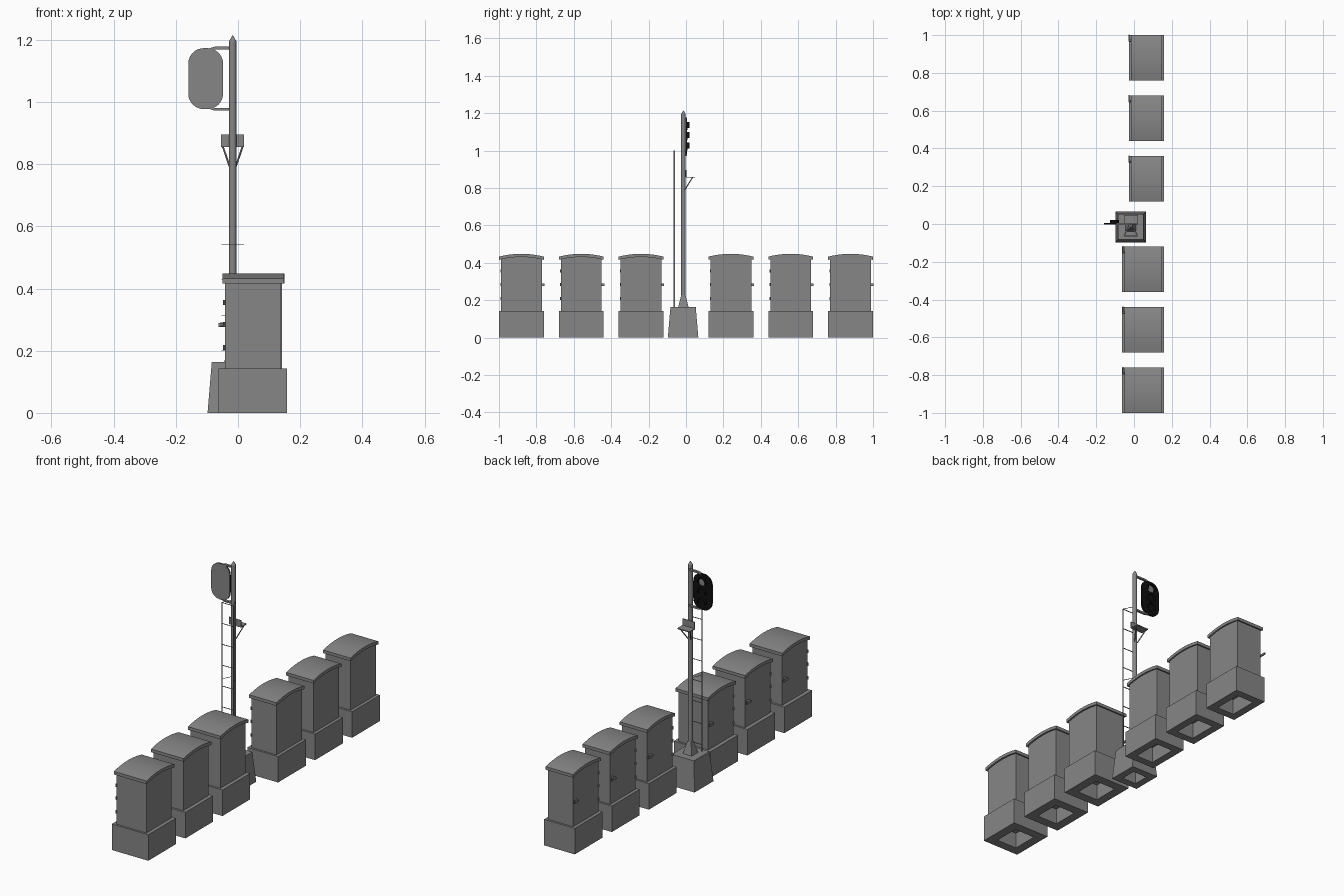
import bpy, bmesh, math
from mathutils import Vector, Matrix

if "Cube" in bpy.data.objects:
    bpy.data.objects.remove(bpy.data.objects["Cube"])


def material(name, rgb):
    m = bpy.data.materials.new(name)
    m.diffuse_color = (*rgb, 1)
    m.use_nodes = True
    m.node_tree.nodes["Principled BSDF"].inputs["Base Color"].default_value = m.diffuse_color
    return m


GREY = material("mid grey", (0.24, 0.24, 0.24))
BLACK = material("black", (0.005, 0.005, 0.005))


def finish(name, bm, mat=GREY, smooth=False):
    bmesh.ops.recalc_face_normals(bm, faces=bm.faces)
    me = bpy.data.meshes.new(name)
    bm.to_mesh(me)
    bm.free()
    me.materials.append(mat)
    ob = bpy.data.objects.new(name, me)
    bpy.context.collection.objects.link(ob)
    if smooth:
        bpy.ops.object.select_all(action='DESELECT')
        bpy.context.view_layer.objects.active = ob
        ob.select_set(True)
        bpy.ops.object.shade_smooth_by_angle(angle=math.radians(35))
    return ob


def block(name, lo, hi, mat=GREY, taper=1.0, hole=0):
    """Box between two corners, with a tapered top and a hollow underside."""
    bm = bmesh.new()
    lo, hi = Vector(lo), Vector(hi)
    c, s = (lo + hi) / 2, hi - lo
    bmesh.ops.create_cube(bm, size=1)
    for v in bm.verts:
        k = taper if v.co.z > 0 else 1
        v.co = (c.x + v.co.x * s.x * k, c.y + v.co.y * s.y * k, c.z + v.co.z * s.z)
    if hole:
        bm.normal_update()
        bottom = min(bm.faces, key=lambda f: f.calc_center_median().z)
        bmesh.ops.inset_individual(bm, faces=[bottom], thickness=hole)
        up = bmesh.ops.extrude_face_region(bm, geom=[bottom])['geom']
        for v in up:
            if isinstance(v, bmesh.types.BMVert):
                v.co.z += s.z * 0.6
        bmesh.ops.delete(bm, geom=[bottom], context='FACES_ONLY')
    return finish(name, bm, mat)


def prism(name, profile, axis, a, b, mat=GREY, smooth=False):
    """Extrude a 2D profile along x (profile = y,z) or y (profile = x,z)."""
    bm = bmesh.new()
    put = (lambda p, t: (t, p[0], p[1])) if axis == 'x' else (lambda p, t: (p[0], t, p[1]))
    f = bm.faces.new([bm.verts.new(put(p, a)) for p in profile])
    geo = bmesh.ops.extrude_face_region(bm, geom=[f])['geom']
    move = Vector((b - a, 0, 0)) if axis == 'x' else Vector((0, b - a, 0))
    bmesh.ops.translate(bm, vec=move, verts=[g for g in geo if isinstance(g, bmesh.types.BMVert)])
    return finish(name, bm, mat, smooth)


def rod(name, p, q, r1, r2=None, sides=8, mat=GREY, smooth=True):
    p, q = Vector(p), Vector(q)
    d = q - p
    bm = bmesh.new()
    bmesh.ops.create_cone(bm, cap_ends=True, segments=sides, radius1=r1,
                          radius2=r1 if r2 is None else r2, depth=d.length)
    bm.transform(Matrix.Translation((p + q) / 2) @ d.to_track_quat('Z', 'Y').to_matrix().to_4x4())
    return finish(name, bm, mat, smooth)


def arch(yc, half, z_end, rise, n=10):
    return [(yc + half * t, z_end + rise * (1 - t * t))
            for t in (-1 + 2 * i / n for i in range(n + 1))]


# Relay cabinets: plinth, body, arched roof, hinges and handle
def cabinet(i, yc, k):
    X = lambda x: 0.158 + (x - 0.158) * k
    block(f"cabinet_plinth_{i}", (X(-0.063), yc - 0.12, 0), (0.158, yc + 0.12, 0.142), hole=0.07 * k)
    body = arch(yc, 0.109, 0.419, 0.012)
    prism(f"cabinet_body_{i}", [(yc + 0.109, 0.142), (yc - 0.109, 0.142)] + body,
          'x', X(-0.042), X(0.138))
    top, under = arch(yc, 0.12, 0.433, 0.015), arch(yc, 0.12, 0.416, 0.015)
    prism(f"cabinet_roof_{i}", top + under[::-1], 'x', X(-0.05), X(0.147), smooth=True)
    face = X(-0.042)
    for j, z in enumerate((0.21, 0.285, 0.355)):
        rod(f"cabinet_hinge_{i}_{j}", (face - 0.002, yc - 0.109, z - 0.008),
            (face - 0.002, yc - 0.109, z + 0.008), 0.004)
    rod(f"handle_pivot_{i}", (face, yc + 0.09, 0.283), (face - 0.016, yc + 0.09, 0.283), 0.007)
    block(f"handle_lever_{i}", (face - 0.02, yc + 0.085, 0.277), (face - 0.014, yc + 0.123, 0.289))


for i, y in enumerate((-0.88, -0.56, -0.24, 0.24, 0.56, 0.88)):
    cabinet(i, y, 1.0 if y < 0 else 0.84)

# Signal foundation and mast
MX, MY = -0.017, -0.014
block("signal_foundation", (-0.098, -0.097, 0), (0.064, 0.066, 0.164), taper=0.83, hole=0.055)
block("mast_foot", (MX - 0.027, MY - 0.027, 0.164), (MX + 0.027, MY + 0.027, 0.23), taper=0.42)
rod("mast", (MX, MY, 0.164), (MX, MY, 1.195), 0.012, sides=12)
rod("mast_cap", (MX, MY, 1.195), (MX, MY, 1.214), 0.012, 0.001, sides=12)

# Ladder of paper-thin flat bars
LY, LX = -0.064, (MX - 0.036, MX + 0.036)
T = 0.0004
for s, x in zip("lr", LX):
    block(f"ladder_rail_{s}", (x - T, LY - 0.004, 0.164), (x + T, LY + 0.004, 1.0))
for i in range(8):
    z = 0.2 + 0.114 * i
    block(f"ladder_rung_{i}", (LX[0], LY - 0.003, z - T), (LX[1], LY + 0.003, z + T))
for s, x, mx in zip("lr", LX, (MX - 0.012, MX + 0.012)):
    for j, z in enumerate((0.58, 0.998)):
        bm = bmesh.new()
        bm.faces.new([bm.verts.new(c) for c in ((x - 0.003, LY, z), (x + 0.003, LY, z),
                                                (mx + 0.003, MY, z), (mx - 0.003, MY, z))])
        finish(f"ladder_tie_{s}_{j}", bm)

# Work step behind the mast
block("step_plate", (MX - 0.037, 0, 0.855), (MX + 0.037, 0.047, 0.860))
block("step_back_plate", (MX - 0.037, -0.002, 0.858), (MX + 0.037, 0.002, 0.895))
for s in (-1, 1):
    rod(f"step_brace_{s}", (MX + s * 0.032, 0.035, 0.857), (MX + s * 0.009, MY + 0.008, 0.79), 0.003, sides=6)

# Signal head: grey backing, black face with three hooded lamps towards +y
HX, HZ = -0.104, 1.075


def oval(w, h, r, n=8):
    pts = []
    for q, (sx, sz) in enumerate(((1, 1), (-1, 1), (-1, -1), (1, -1))):
        for i in range(n + 1):
            a = math.pi / 2 * (q + i / n)
            pts.append((HX + sx * (w - r) + r * math.cos(a), HZ + sz * (h - r) + r * math.sin(a)))
    return pts


prism("head_backing", oval(0.056, 0.098, 0.05), 'y', -0.003, 0.0, smooth=True)
prism("head_face", oval(0.056, 0.098, 0.05), 'y', 0.0, 0.006, BLACK, True)
for i, z in enumerate((HZ + 0.055, HZ, HZ - 0.055)):
    rod(f"lamp_lens_{i}", (HX, 0.006, z), (HX, 0.009, z), 0.019, sides=16, mat=GREY if i == 0 else BLACK)
    outer = [(HX + 0.024 * math.cos(a), z + 0.024 * math.sin(a))
             for a in (math.radians(-20 + 22 * j) for j in range(11))]
    inner = [(HX + 0.022 * math.cos(a), z + 0.022 * math.sin(a))
             for a in (math.radians(-20 + 22 * j) for j in range(11))]
    prism(f"lamp_hood_{i}", outer + inner[::-1], 'y', 0.006, 0.02, BLACK, True)

# Brackets holding the head to the mast
for n, z, s in (("upper", 1.175, 1), ("lower", 0.975, -1)):
    prism(f"head_bracket_{n}", [(HX, z - s * 0.006), (HX + 0.03, z + s * 0.003), (MX, z + s * 0.003),
                                (MX, z - s * 0.006)], 'y', -0.006, 0.006)
